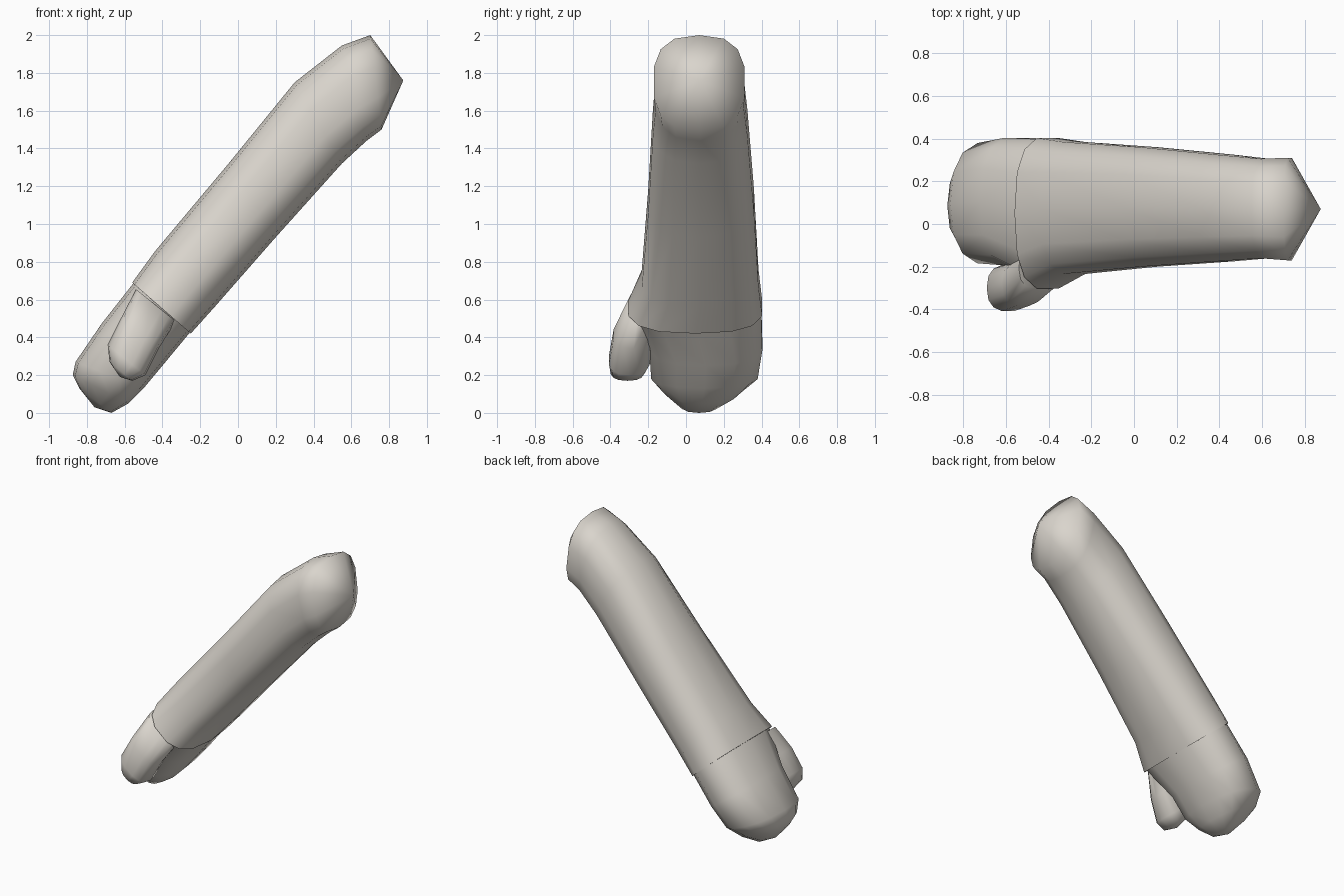
import bpy
import math
from mathutils import Vector

if "Cube" in bpy.data.objects:
    bpy.data.objects.remove(bpy.data.objects["Cube"])

SIDES = 14
mat = bpy.data.materials.new("warm light grey")
mat.diffuse_color = (0.70, 0.665, 0.61, 1)
mat.use_nodes = True
mat.node_tree.nodes["Principled BSDF"].inputs["Base Color"].default_value = mat.diffuse_color


def loft(name, rings, tip, power=0.8):
    """Skin rounded cross-sections; ring = (top x,z, bottom x,z, y min,max)."""
    verts, faces = [], []
    for tx, tz, bx, bz, y0, y1 in rings:
        mid = Vector(((tx + bx) / 2, (y0 + y1) / 2, (tz + bz) / 2))
        up = Vector(((tx - bx) / 2, 0, (tz - bz) / 2))
        side = Vector((0, (y1 - y0) / 2, 0))
        for i in range(SIDES):
            a = 2 * math.pi * i / SIDES + math.pi / 2
            c, s = math.cos(a), math.sin(a)
            c = math.copysign(abs(c) ** power, c) if abs(c) > 1e-6 else 0
            s = math.copysign(abs(s) ** power, s) if abs(s) > 1e-6 else 0
            verts.append(mid + side * c + up * s)
    for r in range(len(rings) - 1):
        for i in range(SIDES):
            j = (i + 1) % SIDES
            a, b = r * SIDES, (r + 1) * SIDES
            faces.append((a + i, a + j, b + j, b + i))
    last = (len(rings) - 1) * SIDES
    verts.append(Vector(tip))
    for i in range(SIDES):
        faces.append((last + i, last + (i + 1) % SIDES, len(verts) - 1))
    faces.append(tuple(reversed(range(SIDES))))
    me = bpy.data.meshes.new(name)
    me.from_pydata(verts, [], faces)
    me.materials.append(mat)
    ob = bpy.data.objects.new(name, me)
    bpy.context.collection.objects.link(ob)
    bpy.ops.object.select_all(action='DESELECT')
    ob.select_set(True)
    bpy.context.view_layer.objects.active = ob
    bpy.ops.object.mode_set(mode='EDIT')
    bpy.ops.mesh.select_all(action='SELECT')
    bpy.ops.mesh.normals_make_consistent(inside=False)
    bpy.ops.object.mode_set(mode='OBJECT')
    # only the open-end caps stay sharp
    bpy.ops.object.shade_smooth_by_angle(angle=math.radians(78))
    return ob


# Sleeve: cuff up to the bent elbow end
loft("sleeve", [
    (-.56, .69, -.25, .42, -.31, .41),
    (-.44, .855, -.12, .565, -.24, .39),
    (-.05, 1.32, .20, .93, -.205, .365),
    (.30, 1.75, .55, 1.32, -.18, .33),
    (.55, 1.945, .68, 1.44, -.165, .31),
    (.70, 2.0, .76, 1.5, -.175, .315),
], (.875, .07, 1.76), 0.75)

# Mitten-shaped hand
loft("hand", [
    (-.555, .685, -.255, .425, -.29, .405),
    (-.72, .475, -.40, .25, -.20, .41),
    (-.86, .27, -.50, .13, -.19, .385),
    (-.875, .20, -.58, .05, -.12, .29),
    (-.84, .13, -.67, .0, -.04, .18),
], (-.76, .06, .03))

# Thumb on the front side
loft("thumb", [
    (-.54, .655, -.33, .485, -.31, -.10),
    (-.62, .50, -.42, .34, -.385, -.17),
    (-.69, .36, -.49, .20, -.41, -.19),
    (-.68, .27, -.56, .17, -.40, -.22),
], (-.625, -.31, .19))
